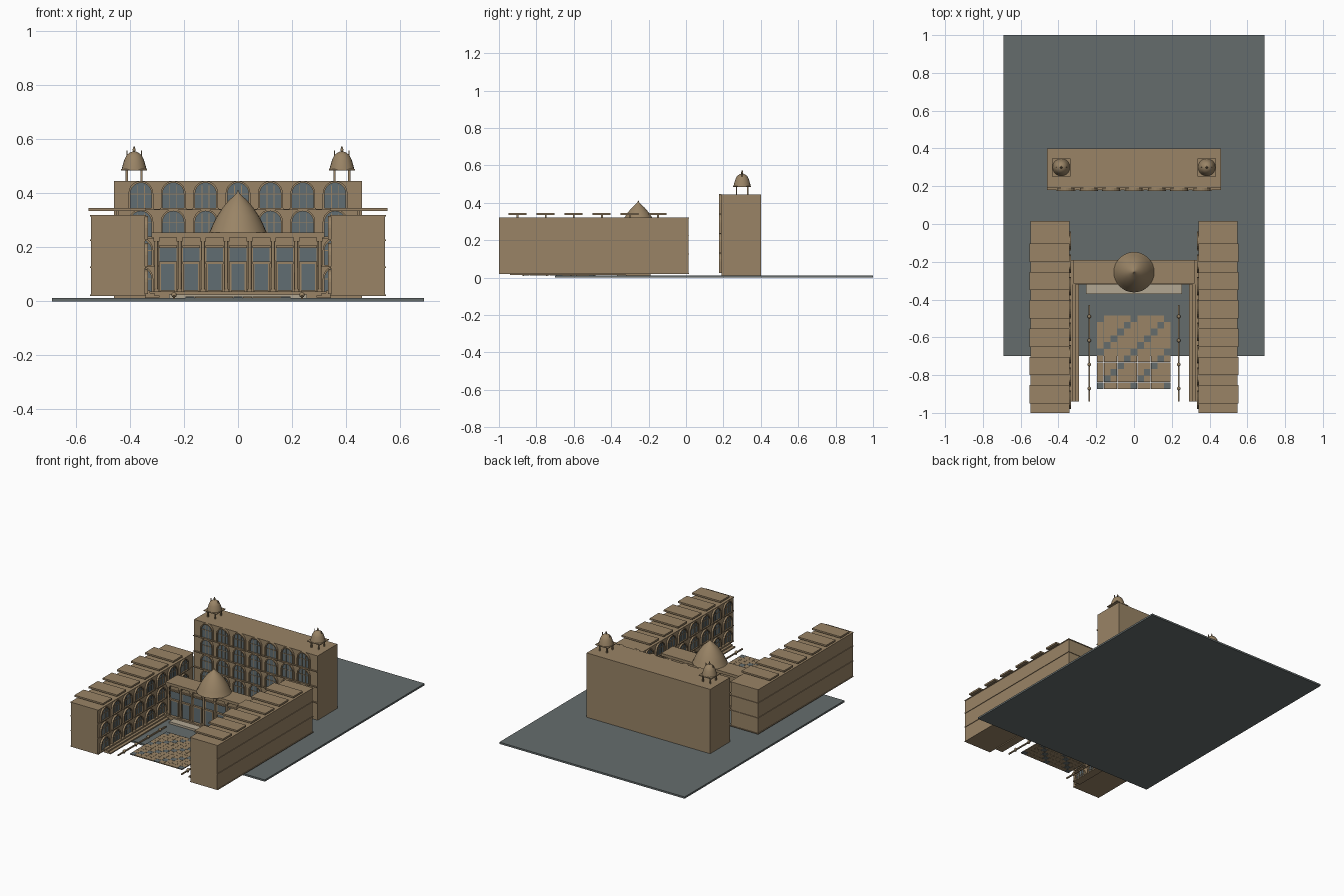
import bpy, bmesh, math
from mathutils import Matrix, Vector

if "Cube" in bpy.data.objects:
    bpy.data.objects.remove(bpy.data.objects["Cube"])


def material(name, rgb):
    m = bpy.data.materials.new(name)
    m.use_nodes = True
    m.diffuse_color = (*rgb, 1)
    m.node_tree.nodes["Principled BSDF"].inputs["Base Color"].default_value = (*rgb, 1)
    return m


STONE = material("sandstone", (0.32, 0.23, 0.132))
GROUND = material("grey paving", (0.13, 0.152, 0.152))
GLASS = material("window grey", (0.12, 0.155, 0.17))
PALE = material("pale stone", (0.45, 0.39, 0.29))


def finish(bm, name, mat, smooth=False):
    bmesh.ops.recalc_face_normals(bm, faces=bm.faces)
    mesh = bpy.data.meshes.new(name)
    bm.to_mesh(mesh)
    bm.free()
    mesh.materials.append(mat)
    ob = bpy.data.objects.new(name, mesh)
    bpy.context.collection.objects.link(ob)
    if smooth:
        bpy.ops.object.select_all(action='DESELECT')
        ob.select_set(True)
        bpy.context.view_layer.objects.active = ob
        bpy.ops.object.shade_smooth_by_angle(angle=math.radians(40))
    return ob


def add_box(bm, x, y, z, frame=Matrix()):
    """Box from three (low, high) ranges."""
    size = [b - a for a, b in (x, y, z)]
    mid = [(a + b) / 2 for a, b in (x, y, z)]
    bmesh.ops.create_cube(bm, size=1, matrix=frame @ Matrix.Translation(mid) @ Matrix.Diagonal((*size, 1)))


def boxes(name, mat, *ranges):
    bm = bmesh.new()
    for r in ranges:
        add_box(bm, *r)
    return finish(bm, name, mat)


def arch_outline(w, h, steps=10):
    """Round-headed outline, from the lower right corner to the lower left."""
    r = w / 2
    pts = [(r, 0)]
    for i in range(steps + 1):
        a = math.pi * i / steps
        pts.append((r * math.cos(a), h - r + r * math.sin(a)))
    return pts + [(-r, 0)]


def add_arch_panel(bm, w, h, frame, depth):
    bm.faces.new([bm.verts.new(frame @ Vector((x, -depth, z))) for x, z in arch_outline(w, h)])


def add_arch_band(bm, w, h, band, frame, depth):
    """Arched surround standing proud of the wall."""
    rings = []
    for ww, hh in ((w, h), (w + 2 * band, h + band)):
        for d in (0, depth):
            rings.append([bm.verts.new(frame @ Vector((x, -d, z))) for x, z in arch_outline(ww, hh)])
    back_in, front_in, back_out, front_out = rings
    for a, b in ((back_in, front_in), (front_in, front_out), (front_out, back_out)):
        for i in range(len(a) - 1):
            bm.faces.new((a[i], a[i + 1], b[i + 1], b[i]))


def arcade(name, frame, centres, floors, w, h, depth=0.014):
    """Rows of arched windows on the wall plane y = 0 of the frame."""
    surround, glass = bmesh.new(), bmesh.new()
    for z in floors:
        for u in centres:
            f = frame @ Matrix.Translation((u, 0, z))
            add_arch_panel(glass, w, h, f, 0.003)
            add_arch_band(surround, w, h, 0.007, f, depth)
            for s in (-1, 1):
                add_box(surround, (s * w / 6 - 0.0015, s * w / 6 + 0.0015), (-0.006, 0), (0, h * 0.9), f)
            add_box(surround, (-w / 2, w / 2), (-0.006, 0), (h * 0.55, h * 0.55 + 0.003), f)
            add_box(surround, (-w / 2 - 0.01, w / 2 + 0.01), (-depth, 0), (-0.006, 0), f)
    finish(surround, name + "_surrounds", STONE)
    finish(glass, name + "_glass", GLASS)


def lathe(name, profile, centre, segments=24):
    bm = bmesh.new()
    rings = []
    for r, z in profile:
        rings.append([bm.verts.new((centre[0] + r * math.cos(2 * math.pi * i / segments),
                                    centre[1] + r * math.sin(2 * math.pi * i / segments), z))
                      for i in range(segments)])
    for a, b in zip(rings, rings[1:]):
        for i in range(segments):
            j = (i + 1) % segments
            bm.faces.new((a[i], a[j], b[j], b[i]))
    bm.faces.new(rings[0])
    bm.faces.new(rings[-1])
    return finish(bm, name, STONE, True)


# Ground slab
boxes("ground", GROUND, ((-0.69, 0.69), (-0.70, 1.0), (0, 0.012)))

# Main block with four storeys of arches
boxes("main_block", STONE, ((-0.46, 0.46), (0.19, 0.40), (0.012, 0.445)))
arcade("main_arches", Matrix.Translation((0, 0.19, 0)), [0.12 * i for i in range(-3, 4)],
       [0.03 + 0.105 * k for k in range(4)], 0.078, 0.094)
boxes("main_ledges", STONE, *[((-0.46, 0.46), (0.18, 0.192), (z, z + 0.005)) for z in (0.128, 0.233, 0.338)])

# Roof pavilions
for side, s in (("left", 1), ("right", -1)):
    cx, cy = s * 0.385, 0.30
    parts = [((cx + a * 0.027 - 0.004, cx + a * 0.027 + 0.004),
              (cy + b * 0.03 - 0.004, cy + b * 0.03 + 0.004), (0.443, 0.487))
             for a in (-1, 1) for b in (-1, 1)]
    parts.append(((cx - 0.048, cx + 0.048), (cy - 0.048, cy + 0.048), (0.485, 0.490)))
    parts += [((cx + a * 0.027 - 0.002, cx + a * 0.027 + 0.002),
               (cy - 0.002, cy + 0.002), (0.52, 0.558)) for a in (-1, 1)]
    boxes(side + "_pavilion_frame", STONE, *parts)
    lathe(side + "_pavilion_dome",
          [(0.046, 0.49), (0.043, 0.502), (0.036, 0.525), (0.027, 0.543), (0.014, 0.552),
           (0.004, 0.556), (0.006, 0.562), (0.001, 0.575)], (cx, cy), 20)

# Side wings, roof slabs, courses, inner arcades and stepped seating
for side, s in (("left", 1), ("right", -1)):
    def span(a, b):
        return tuple(sorted((s * a, s * b)))

    boxes(side + "_wing", STONE, (span(0.345, 0.545), (-1.0, 0.013), (0.02, 0.32)))
    boxes(side + "_wing_courses", STONE,
          *[(span(0.341, 0.549), (-1.0, 0.017), (z, z + 0.005)) for z in (0.02, 0.124, 0.224, 0.315)])
    boxes(side + "_roof_slabs", STONE,
          *[(span(0.341, 0.553), (-0.95 + 0.15 * i, -0.853 + 0.15 * i), (0.335, 0.346)) for i in range(6)])
    boxes(side + "_slab_supports", STONE,
          *[(span(0.44, 0.45), (-0.905 + 0.15 * i, -0.895 + 0.15 * i), (0.318, 0.337)) for i in range(6)])
    wall = Matrix.Translation((s * 0.345, 0, 0)) @ Matrix.Rotation(-s * math.pi / 2, 4, 'Z')
    arcade(side + "_wing_arches", wall, [s * (0.93 - 0.12 * i) for i in range(8)],
           [0.034, 0.134, 0.234], 0.078, 0.076, 0.012)
    boxes(side + "_seating", STONE,
          *[(span(a, b), (-0.94, -0.31), (0.014, top))
            for a, b, top in ((0.29, 0.31, 0.022), (0.31, 0.326, 0.031), (0.326, 0.345, 0.04))])

    # Low rail with round knobs
    rail = bmesh.new()
    x = s * 0.237
    add_box(rail, (x - 0.004, x + 0.004), (-0.94, -0.43), (0.016, 0.024))
    for i in range(4):
        y = -0.49 - 0.127 * i
        add_box(rail, (x - 0.004, x + 0.004), (y - 0.004, y + 0.004), (0.008, 0.024))
        bmesh.ops.create_uvsphere(rail, u_segments=12, v_segments=8, radius=0.010,
                                  matrix=Matrix.Translation((x, y, 0.024)))
    finish(rail, side + "_rail", STONE, True)

# Entrance hall: block, roof plate, steps
boxes("hall_block", STONE, ((-0.295, 0.295), (-0.295, -0.20), (0.012, 0.237)))
boxes("hall_roof", STONE, ((-0.32, 0.32), (-0.315, -0.19), (0.237, 0.255)))
boxes("hall_plinth", STONE, ((-0.345, 0.345), (-0.32, -0.19), (0.012, 0.036)))
boxes("entrance_step", PALE, ((-0.255, 0.255), (-0.37, -0.32), (0.012, 0.026)))

# Hall bays: tall windows, door screens, columns and brackets
bays = [0.0865 * i for i in range(-3, 4)]
boxes("hall_windows", GLASS, *[((x - 0.031, x + 0.031), (-0.298, -0.29), (0.04, 0.20)) for x in bays])
boxes("door_screens", GLASS, *[((x - 0.026, x + 0.026), (-0.308, -0.30), (0.04, 0.14)) for x in bays])
frames = bmesh.new()
for x in bays:
    add_box(frames, (x - 0.033, x + 0.033), (-0.312, -0.295), (0.138, 0.147))
    add_box(frames, (x - 0.033, x + 0.033), (-0.305, -0.295), (0.198, 0.206))
    for s in (-1, 1):
        add_box(frames, (x + s * 0.028 - 0.003, x + s * 0.028 + 0.003), (-0.311, -0.295), (0.036, 0.147))
finish(frames, "door_frames", STONE)
columns = bmesh.new()
for i in range(8):
    x = 0.0865 * (i - 3.5)
    bmesh.ops.create_cone(columns, cap_ends=True, segments=12, radius1=0.007, radius2=0.006, depth=0.2,
                          matrix=Matrix.Translation((x, -0.305, 0.136)))
    add_box(columns, (x - 0.011, x + 0.011), (-0.314, -0.295), (0.222, 0.238))
    add_box(columns, (x - 0.009, x + 0.009), (-0.314, -0.295), (0.034, 0.046))
finish(columns, "hall_columns", STONE)

# Pointed hall dome
lathe("hall_dome",
      [(0.107, 0.255), (0.103, 0.262), (0.092, 0.288), (0.076, 0.318), (0.056, 0.348),
       (0.034, 0.374), (0.014, 0.392), (0.006, 0.40), (0.001, 0.412)], (0, -0.255), 32)

# Courtyard tiles in diagonal stripes
stone_tiles, grey_tiles = [], []
n, pitch = 11, 0.0355
for i in range(n):
    for j in range(n):
        x, y = -0.195 + i * pitch, -0.873 + j * pitch
        tile = ((x, x + pitch - 0.001), (y, y + pitch - 0.001), (0.012, 0.018))
        (grey_tiles if (i - j) % 5 == 0 else stone_tiles).append(tile)
boxes("stone_tiles", STONE, *stone_tiles)
boxes("grey_tiles", GROUND, *grey_tiles)
